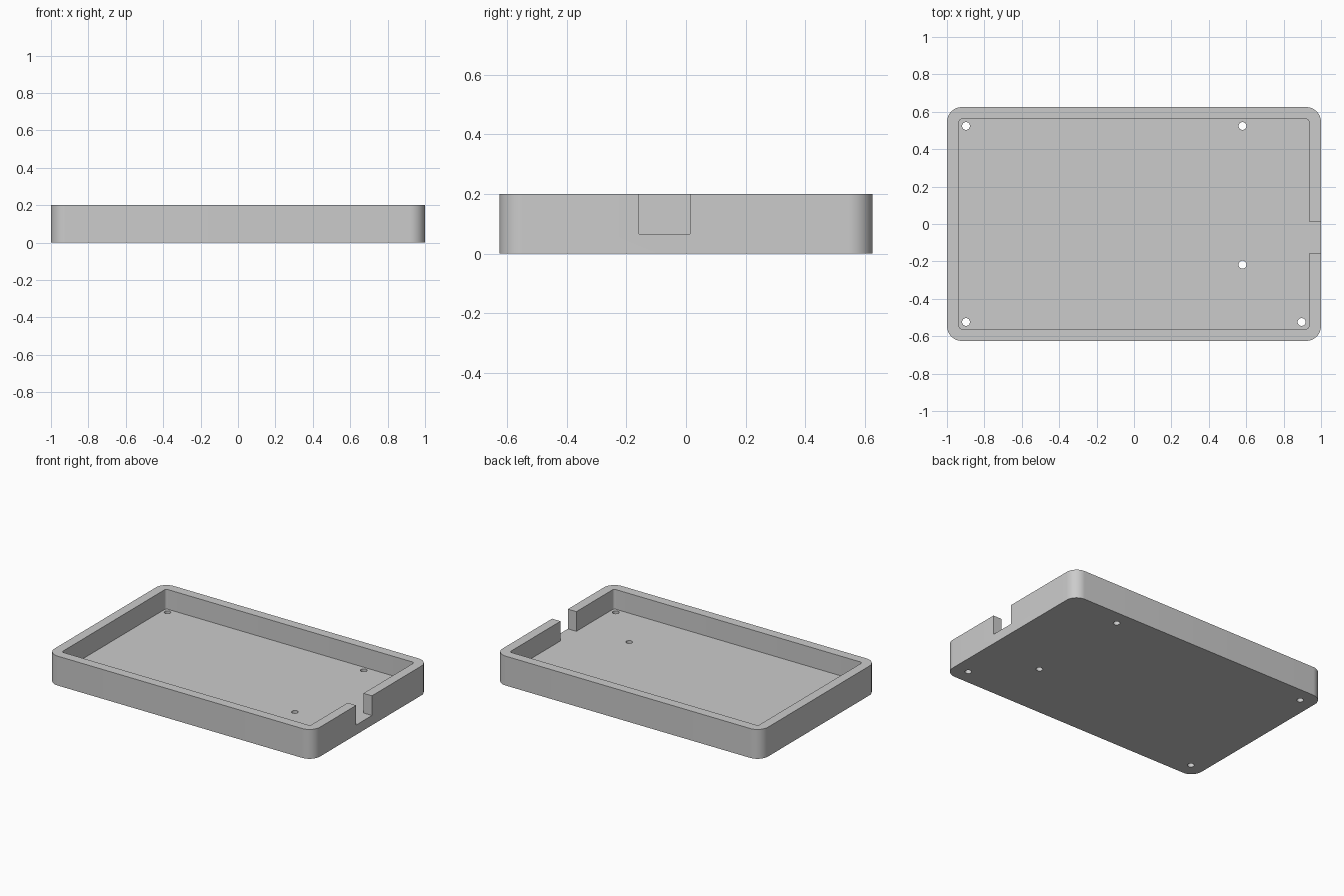
import bpy
import bmesh
from math import cos, sin, pi, radians

if "Cube" in bpy.data.objects:
    bpy.data.objects.remove(bpy.data.objects["Cube"], do_unlink=True)

HALF_X, HALF_Y, HEIGHT = 1.0, 0.625, 0.2
WALL, FLOOR, CORNER = 0.064, 0.066, 0.08

grey = bpy.data.materials.new("plain grey")
grey.use_nodes = True
grey.diffuse_color = (0.6, 0.6, 0.6, 1)
grey.node_tree.nodes["Principled BSDF"].inputs["Base Color"].default_value = grey.diffuse_color


def prism(name, outline, z0, z1):
    """Closed solid: a flat outline raised from z0 to z1."""
    bm = bmesh.new()
    base = bm.faces.new([bm.verts.new((x, y, z0)) for x, y in outline])
    raised = bmesh.ops.extrude_face_region(bm, geom=[base], use_keep_orig=True)["geom"]
    top = [v for v in raised if isinstance(v, bmesh.types.BMVert)]
    bmesh.ops.translate(bm, verts=top, vec=(0, 0, z1 - z0))
    bmesh.ops.recalc_face_normals(bm, faces=bm.faces)
    mesh = bpy.data.meshes.new(name)
    bm.to_mesh(mesh)
    bm.free()
    mesh.materials.append(grey)
    obj = bpy.data.objects.new(name, mesh)
    bpy.context.collection.objects.link(obj)
    return obj


def arc(cx, cy, radius, start, sweep, steps):
    return [(cx + radius * cos(start + sweep * i / steps),
             cy + radius * sin(start + sweep * i / steps)) for i in range(steps + 1)]


def rounded_rect(hx, hy, radius, steps=12):
    signs = [(1, 1), (-1, 1), (-1, -1), (1, -1)]
    points = []
    for quarter, (sx, sy) in enumerate(signs):
        points += arc(sx * (hx - radius), sy * (hy - radius), radius,
                      quarter * pi / 2, pi / 2, steps)
    return points


# Outer body of the open tray
tray = prism("tray", rounded_rect(HALF_X, HALF_Y, CORNER), 0, HEIGHT)

# Cavity and cable notch share the floor level
inner = rounded_rect(HALF_X - WALL, HALF_Y - WALL, CORNER - WALL, 6)
cutters = [prism("cavity_cutter", inner, FLOOR, HEIGHT + 0.1)]
notch = [(0.8, -0.157), (1.1, -0.157), (1.1, 0.013), (0.8, 0.013)]
cutters.append(prism("notch_cutter", notch, FLOOR, HEIGHT + 0.1))

# Screw holes through the floor
for x, y in [(-0.898, 0.524), (0.58, 0.524), (0.58, -0.217), (-0.898, -0.524), (0.896, -0.524)]:
    circle = arc(x, y, 0.021, 0, 2 * pi, 32)[:-1]
    cutters.append(prism("screw_hole_cutter", circle, -0.05, HEIGHT / 2))

# Cut, apply and discard the cutters
bpy.context.view_layer.objects.active = tray
for cutter in cutters:
    cutter.hide_render = True
    cut = tray.modifiers.new(cutter.name, "BOOLEAN")
    cut.operation, cut.solver, cut.object = "DIFFERENCE", "EXACT", cutter
    bpy.ops.object.modifier_apply(modifier=cut.name)
    bpy.data.objects.remove(cutter, do_unlink=True)

bpy.ops.object.select_all(action="DESELECT")
tray.select_set(True)
bpy.ops.object.shade_smooth_by_angle(angle=radians(30))
